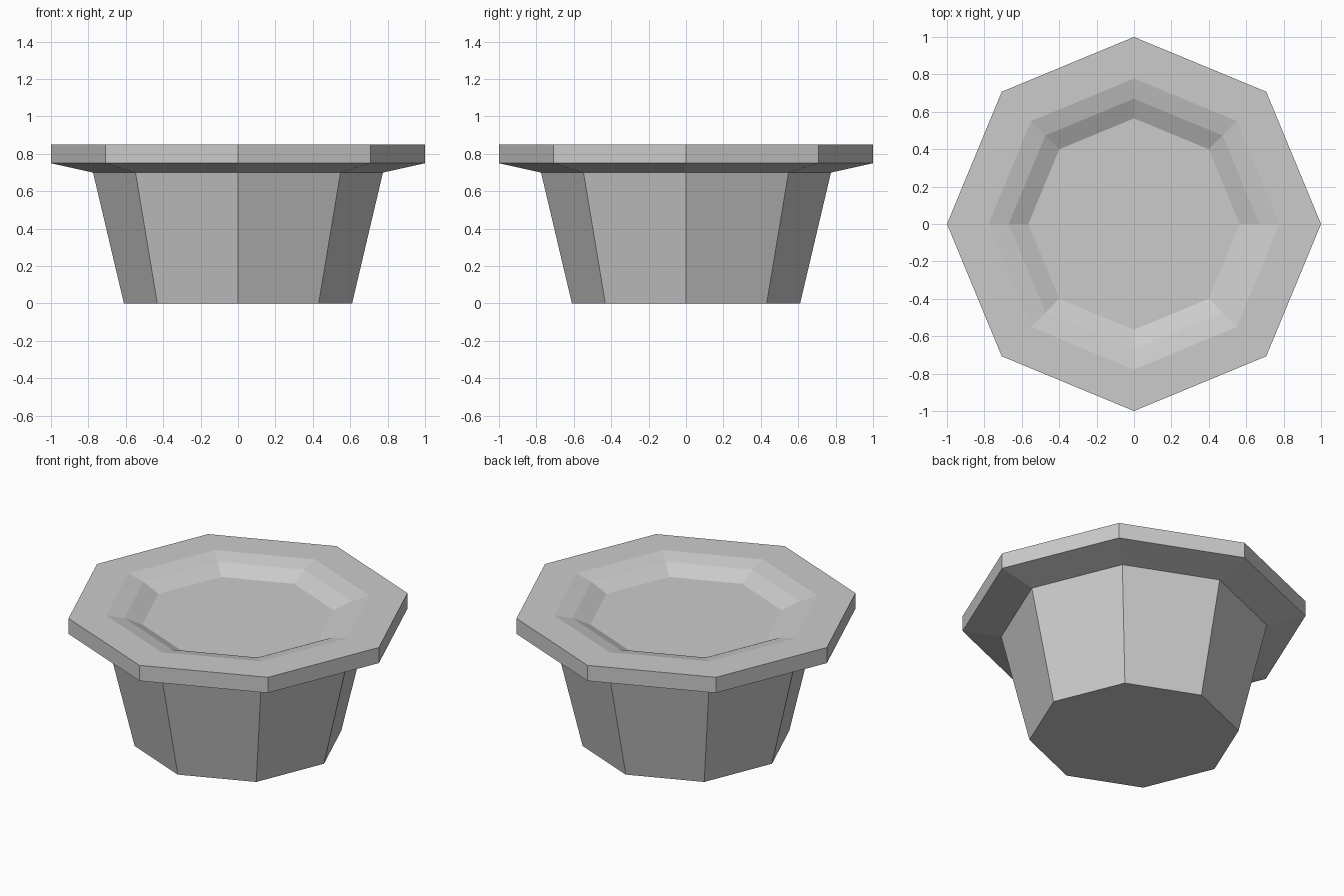
import bpy, bmesh
from math import cos, sin, pi

if "Cube" in bpy.data.objects:
    bpy.data.objects.remove(bpy.data.objects["Cube"])

SIDES = 8


def lathe(name, profile):
    """Revolve a (radius, height) profile into a flat-faced solid with end caps."""
    bm = bmesh.new()
    rings = [[bm.verts.new((r * cos(2 * pi * i / SIDES), r * sin(2 * pi * i / SIDES), z))
              for i in range(SIDES)] for r, z in profile]
    for low, high in zip(rings, rings[1:]):
        for i in range(SIDES):
            j = (i + 1) % SIDES
            bm.faces.new((low[i], low[j], high[j], high[i]))
    bm.faces.new(rings[0][::-1])
    bm.faces.new(rings[-1])
    bmesh.ops.recalc_face_normals(bm, faces=bm.faces[:])
    mesh = bpy.data.meshes.new(name)
    bm.to_mesh(mesh)
    bm.free()
    obj = bpy.data.objects.new(name, mesh)
    bpy.context.collection.objects.link(obj)
    return obj


# Tapered octagonal pot: base, wall, flared rim, shallow stepped dish on top
lathe("pot", [
    (0.61, 0.0), (0.775, 0.70),      # tapered wall
    (1.0, 0.75), (1.0, 0.85),        # flared rim
    (0.778, 0.85), (0.67, 0.825),    # gentle inner slope
    (0.565, 0.775),                  # steeper slope down to the dish floor
])
